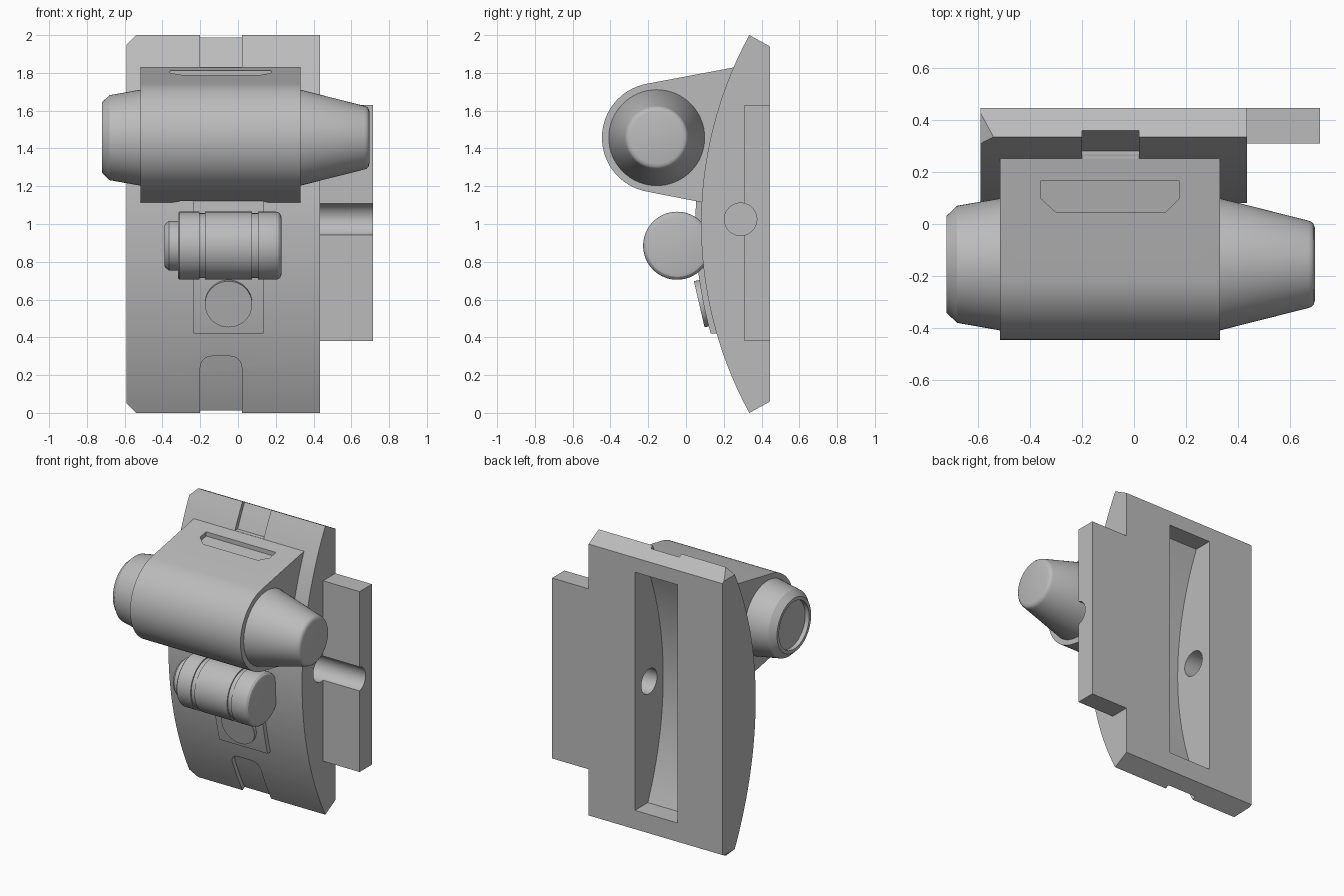
import bpy, bmesh, math
from mathutils import Vector

if "Cube" in bpy.data.objects:
    bpy.data.objects.remove(bpy.data.objects["Cube"], do_unlink=True)

grey = bpy.data.materials.new("plain grey")
grey.use_nodes = True
grey.diffuse_color = (0.5, 0.5, 0.5, 1)
grey.node_tree.nodes["Principled BSDF"].inputs["Base Color"].default_value = (0.5, 0.5, 0.5, 1)

RADIUS, ARC_Y, ARC_Z = 2.088, 2.168, 1.0      # curve of the body front
DRUM_Y, DRUM_Z, DRUM_R = -0.155, 1.457, 0.29  # axis of the large drum
SLOPE = math.radians(10.7)                    # taper of the drum housing


def along_x(a, b, c):
    return (c, a, b)


def along_y(a, b, c):
    return (a, c, b)


def make_object(name, bm):
    bmesh.ops.recalc_face_normals(bm, faces=bm.faces)
    mesh = bpy.data.meshes.new(name)
    bm.to_mesh(mesh)
    bm.free()
    mesh.materials.append(grey)
    ob = bpy.data.objects.new(name, mesh)
    bpy.context.collection.objects.link(ob)
    return ob


def prism(name, outline, lo, hi, place=along_x, round_z=None):
    """Extrude an outline; optionally round the corners lying at one height."""
    bm = bmesh.new()
    rings = [[bm.verts.new(place(a, b, c)) for a, b in outline] for c in (lo, hi)]
    bm.faces.new(rings[0])
    bm.faces.new(rings[1])
    for i in range(len(outline)):
        j = (i + 1) % len(outline)
        bm.faces.new((rings[0][i], rings[0][j], rings[1][j], rings[1][i]))
    if round_z is not None:
        corners = [e for e in bm.edges if all(abs(v.co.z - round_z) < 1e-4 for v in e.verts)
                   and abs(e.verts[0].co.x - e.verts[1].co.x) < 1e-4]
        bmesh.ops.bevel(bm, geom=corners, offset=0.06, segments=6, profile=0.5, affect='EDGES')
    return make_object(name, bm)


def lathe(name, profile, y, z, steps=64):
    """Turn an (x, radius) profile round an axis parallel to x."""
    bm = bmesh.new()
    rings = []
    for x, r in profile:
        rings.append([bm.verts.new((x, y + r * math.cos(t), z + r * math.sin(t)))
                      for t in (math.tau * k / steps for k in range(steps))])
    for r0, r1 in zip(rings, rings[1:]):
        for i in range(steps):
            j = (i + 1) % steps
            bm.faces.new((r0[i], r0[j], r1[j], r1[i]))
    bm.faces.new(rings[0])
    bm.faces.new(rings[-1])
    return make_object(name, bm)


def arc(z0, z1, inset=0.0, steps=32):
    """Points (y, z) on the body curve, moved inward by inset."""
    r = RADIUS - inset
    zs = [z0 + (z1 - z0) * i / steps for i in range(steps + 1)]
    return [(ARC_Y - math.sqrt(r * r - (z - ARC_Z) ** 2), z) for z in zs]


def circle(r, steps=48):
    return [(r * math.cos(math.tau * k / steps), r * math.sin(math.tau * k / steps))
            for k in range(steps)]


def boolean(ob, cutter, operation='DIFFERENCE'):
    cutter.hide_render = True
    mod = ob.modifiers.new("cut", 'BOOLEAN')
    mod.object, mod.operation, mod.solver = cutter, operation, 'EXACT'
    bpy.context.view_layer.objects.active = ob
    bpy.ops.object.modifier_apply(modifier=mod.name)


# Curved body with clipped right corners
body = prism("body", arc(0, 2) + [(0.445, 1.94), (0.445, 0.06)], -0.59, 0.435)
clip = prism("corner_clip", [(-0.59, 0.05), (-0.54, 0), (-0.5, -0.1), (0.6, -0.1),
                             (0.6, 2.1), (-0.5, 2.1), (-0.54, 2), (-0.59, 1.95)],
             -0.5, 0.6, along_y)
boolean(body, clip, 'INTERSECT')

# Notches at both ends, back pocket and side bore
low_notch = prism("low_notch", arc(-0.05, 0.3, 0.027, 4) + [(-0.1, 0.3), (-0.1, -0.05)],
                  -0.2, 0.02, round_z=0.3)
top_notch = prism("top_notch", arc(1.83, 2.05, 0.027, 4) + [(-0.1, 2.05), (-0.1, 1.83)],
                  -0.2, 0.02)
pocket = prism("pocket", arc(0.19, 1.84, 0.055) + [(0.6, 1.84), (0.6, 0.19)], -0.245, 0.08)
bore = lathe("bore", [(-0.4, 0.086), (0.8, 0.086)], 0.289, 1.025, 48)
for cutter in (low_notch, top_notch, pocket, bore):
    boolean(body, cutter)

# Side plate with the bore running across it as a channel
side_plate = prism("side_plate", [(0.31, 0.38), (0.31, 1.63), (0.445, 1.63), (0.445, 0.38)],
                   0.435, 0.715)
boolean(side_plate, bore)

# Raised strap plate and its tilted button
strap_plate = prism("strap_plate", arc(0.42, 1.15, -0.03) + arc(0.42, 1.15, 0.02)[::-1],
                    -0.235, 0.135)
tilt = math.radians(13)


def on_strap(a, b, c):
    return (-0.05 + a, 0.07 - b * math.sin(tilt) + c * math.cos(tilt),
            0.575 + b * math.cos(tilt) + c * math.sin(tilt))


button = prism("button", circle(0.125), 0, 0.04, on_strap)

# Housing: rounded nose, tapered cheeks, back sunk into the body
nose = []
for k in range(41):
    t = math.pi / 2 + SLOPE + (math.pi - 2 * SLOPE) * k / 40
    nose.append((DRUM_Y + DRUM_R * math.cos(t), DRUM_Z + DRUM_R * math.sin(t)))
housing = prism("housing", nose + arc(1.112, 1.832, 0.015, 12), -0.515, 0.33)

# Recessed slots on the upper and lower cheek
slot = [(-0.36, 0.165), (0.175, 0.165), (0.175, 0.1), (0.12, 0.045), (-0.3, 0.045), (-0.36, 0.1)]
for side, name in ((1, "upper_slot"), (-1, "lower_slot")):
    def on_cheek(a, b, c):
        height = nose[0][1] - DRUM_Z + math.tan(SLOPE) * (b - nose[0][0])
        return (a, b, DRUM_Z + side * (height + c))
    cutter = prism(name, slot, -0.03, 0.06, on_cheek)
    boolean(housing, cutter)
    bpy.data.objects.remove(cutter, do_unlink=True)

# Large drum: recessed collar at one end, long cone at the other
drum = lathe("drum", [(-0.69, 0.155), (-0.69, 0.165), (-0.72, 0.165), (-0.72, 0.187), (-0.68, 0.225),
                      (-0.515, 0.254), (0.33, 0.254), (0.67, 0.168), (0.683, 0.163),
                      (0.691, 0.154), (0.695, 0.14)], DRUM_Y, DRUM_Z)

# Small canister with two grooves and a stepped cap
canister = lathe("canister", [(-0.39, 0.105), (-0.385, 0.115), (-0.365, 0.132), (-0.318, 0.132),
                              (-0.318, 0.172), (-0.31, 0.18), (-0.205, 0.18), (-0.205, 0.172),
                              (-0.175, 0.172), (-0.175, 0.18), (0.075, 0.18), (0.075, 0.172),
                              (0.105, 0.172), (0.105, 0.18), (0.2, 0.18), (0.215, 0.176),
                              (0.226, 0.165), (0.23, 0.15)], -0.047, 0.885)

for cutter in (clip, low_notch, top_notch, pocket, bore):
    bpy.data.objects.remove(cutter, do_unlink=True)

# Smooth the curves, keep the corners crisp
parts = (body, side_plate, strap_plate, button, housing, drum, canister)
bpy.ops.object.select_all(action='DESELECT')
for ob in parts:
    ob.select_set(True)
bpy.context.view_layer.objects.active = body
bpy.ops.object.shade_smooth_by_angle(angle=math.radians(30))
